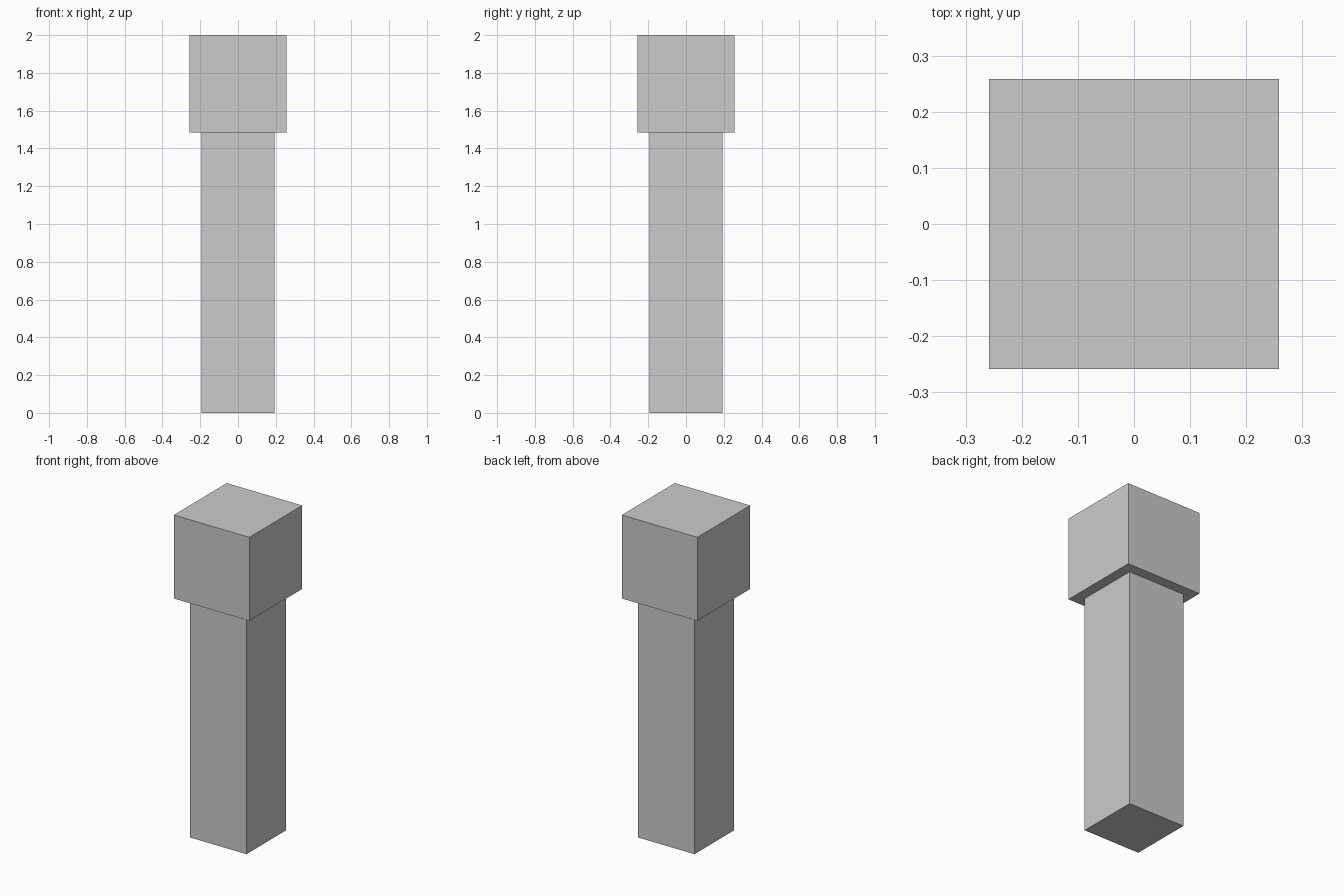
import bpy

if "Cube" in bpy.data.objects:
    bpy.data.objects.remove(bpy.data.objects["Cube"])


def box(name, width, z_min, z_max):
    """Square-section block centred on the z axis."""
    bpy.ops.mesh.primitive_cube_add(size=1, location=(0, 0, (z_min + z_max) / 2))
    obj = bpy.context.object
    obj.name = name
    obj.scale = (width, width, z_max - z_min)
    bpy.ops.object.transform_apply(location=False, rotation=False, scale=True)
    return obj


HEAD = 0.516   # side of the cubic head
SHAFT = 0.388  # width of the square shaft
TOP = 2.0

# Long square shaft standing on the ground
box("shaft", SHAFT, 0, TOP - HEAD)

# Wider cube on top
box("head", HEAD, TOP - HEAD, TOP)
